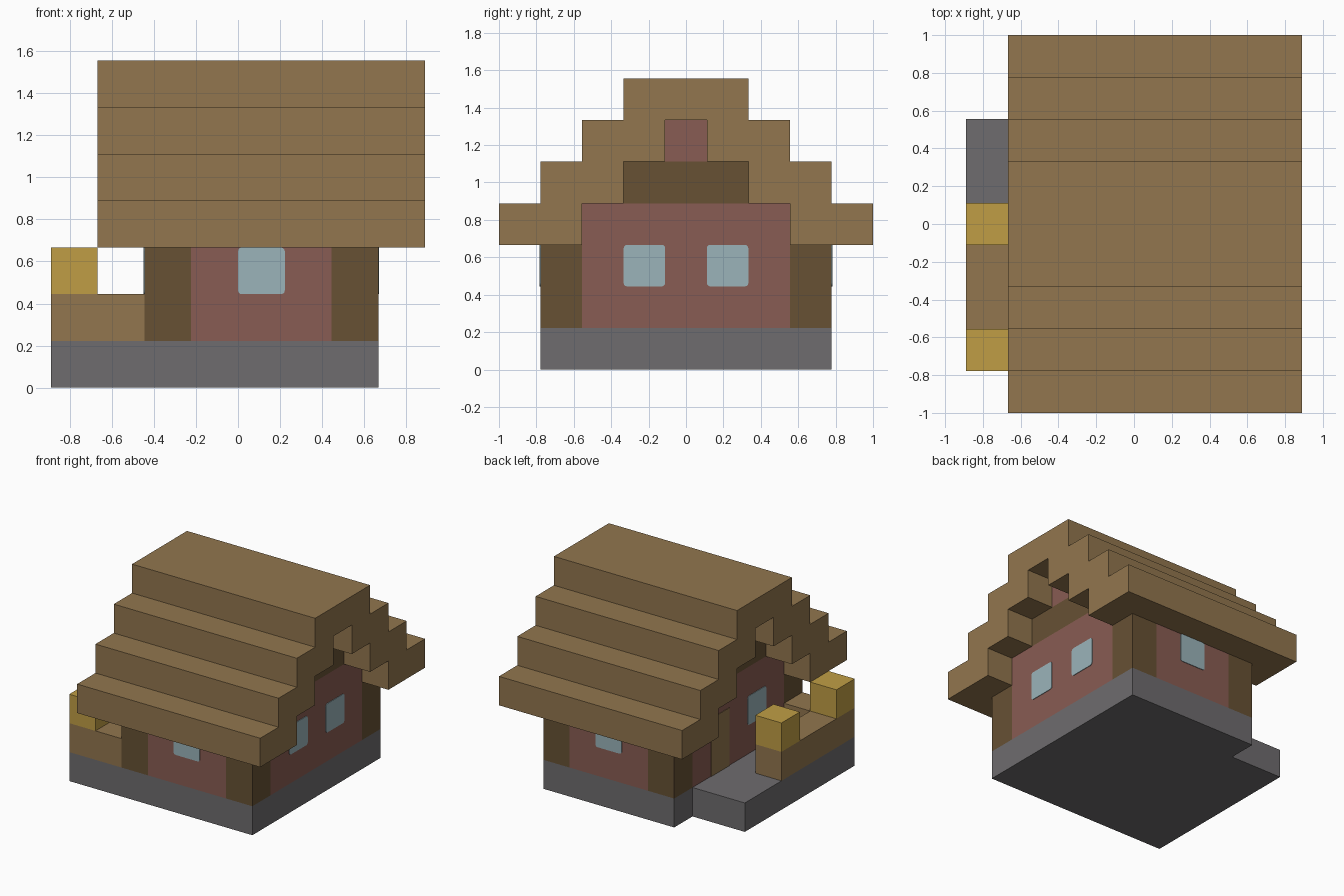
import bpy
import bmesh
from mathutils import Vector

U = 2 / 9  # one building block

if "Cube" in bpy.data.objects:
    bpy.data.objects.remove(bpy.data.objects["Cube"], do_unlink=True)


def material(name, hex_code):
    srgb = [int(hex_code[i:i + 2], 16) / 255 for i in range(0, 6, 2)]
    col = [c / 12.92 if c <= 0.04045 else ((c + 0.055) / 1.055) ** 2.4 for c in srgb] + [1]
    m = bpy.data.materials.new(name)
    m.use_nodes = True
    m.diffuse_color = col
    m.node_tree.nodes["Principled BSDF"].inputs["Base Color"].default_value = col
    return m


PLANK = material("plank brown", "92764E")
LOG = material("dark timber", "675134")
CLAY = material("clay red", "895C53")
STONE = material("stone grey", "6E6C6E")
LAMP = material("lantern yellow", "C09E45")
GLASS = material("pale glass", "9BB4BA")


def finish(bm, name, mat):
    bmesh.ops.recalc_face_normals(bm, faces=bm.faces)
    mesh = bpy.data.meshes.new(name)
    bm.to_mesh(mesh)
    bm.free()
    mesh.materials.append(mat)
    ob = bpy.data.objects.new(name, mesh)
    bpy.context.collection.objects.link(ob)
    return ob


def box(name, mat, x, y, z, round_axis=None):
    """Box from (low, high) ranges in blocks; optionally round the edges along one axis."""
    bm = bmesh.new()
    bmesh.ops.create_cube(bm, size=1)
    for v in bm.verts:
        v.co = Vector([(lo + hi) / 2 + c * (hi - lo) for c, (lo, hi) in zip(v.co, (x, y, z))]) * U
    if round_axis is not None:
        edges = [e for e in bm.edges
                 if abs((e.verts[0].co - e.verts[1].co)[round_axis]) > 1e-5]
        bmesh.ops.bevel(bm, geom=edges, offset=0.018, segments=3, profile=0.5, affect='EDGES')
    return finish(bm, name, mat)


def extrude(name, mat, points, direction):
    """Extrude a closed outline, given in blocks, along a direction."""
    bm = bmesh.new()
    face = bm.faces.new([bm.verts.new(Vector(p) * U) for p in points])
    out = bmesh.ops.extrude_face_region(bm, geom=[face])
    moved = [g for g in out["geom"] if isinstance(g, bmesh.types.BMVert)]
    bmesh.ops.translate(bm, verts=moved, vec=Vector(direction) * U)
    return finish(bm, name, mat)


# Stone base with the porch floor
base = [(-2, 3.5), (-2, 2.5), (-4, 2.5), (-4, -3.5), (3, -3.5), (3, 3.5)]
extrude("stone_base", STONE, [(x, y, 0) for x, y in base], (0, 0, 1))

# Stepped roof: outer stairs up one side, inner stairs set two blocks in
outer, inner = [], []
for i in range(4):
    outer += [(4.5 - i, 3 + i), (4.5 - i, 4 + i)]
for i in range(3):
    inner += [(2.5 - i, 3 + i), (2.5 - i, 4 + i)]
half = inner[::-1] + outer
outline = half + [(-y, z) for y, z in reversed(half)]
extrude("stepped_roof", PLANK, [(-3, y, z) for y, z in outline], (7, 0, 0))

# Corner posts
for xn, x in (("right", -2), ("left", 2)):
    for yn, y in (("front", -3.5), ("back", 2.5)):
        box(f"{yn}_{xn}_post", LOG, (x, x + 1), (y, y + 1), (1, 3))

# Long walls, each with one window
for name, y, out in (("front", -3.5, -1), ("back", 2.5, 1)):
    box(f"{name}_wall", CLAY, (-1, 2), (y, y + 1), (1, 3))
    face = y if out < 0 else y + 1
    box(f"{name}_window", GLASS, (0, 1), (face - 0.02, face + 0.02), (2, 3), round_axis=1)

# Gable walls with beam and attic block
for name, x, face in (("right", -2, -2), ("left", 2, 3)):
    box(f"{name}_gable_wall", CLAY, (x, x + 1), (-2.5, 2.5), (1, 4))
    box(f"{name}_gable_beam", LOG, (x, x + 1), (-1.5, 1.5), (4, 5))
    box(f"{name}_attic_block", CLAY, (x, x + 1), (-0.5, 0.5), (5, 6))
    skin = (face - 0.02, face + 0.02)
    box(f"{name}_gable_window", GLASS, skin, (-1.5, -0.5), (2, 3), round_axis=0)
    if name == "left":
        box("left_gable_rear_window", GLASS, skin, (0.5, 1.5), (2, 3), round_axis=0)
    else:
        box("door", PLANK, skin, (0.5, 1.5), (1, 3))

# Porch railing and lanterns
rail = [(-4, -3.5), (-2, -3.5), (-2, -2.5), (-3, -2.5), (-3, 0.5), (-4, 0.5)]
extrude("porch_railing", PLANK, [(x, y, 1) for x, y in rail], (0, 0, 1))
for name, y in (("front", -3.5), ("back", -0.5)):
    box(f"{name}_lantern", LAMP, (-4, -3), (y, y + 1), (2, 3))
